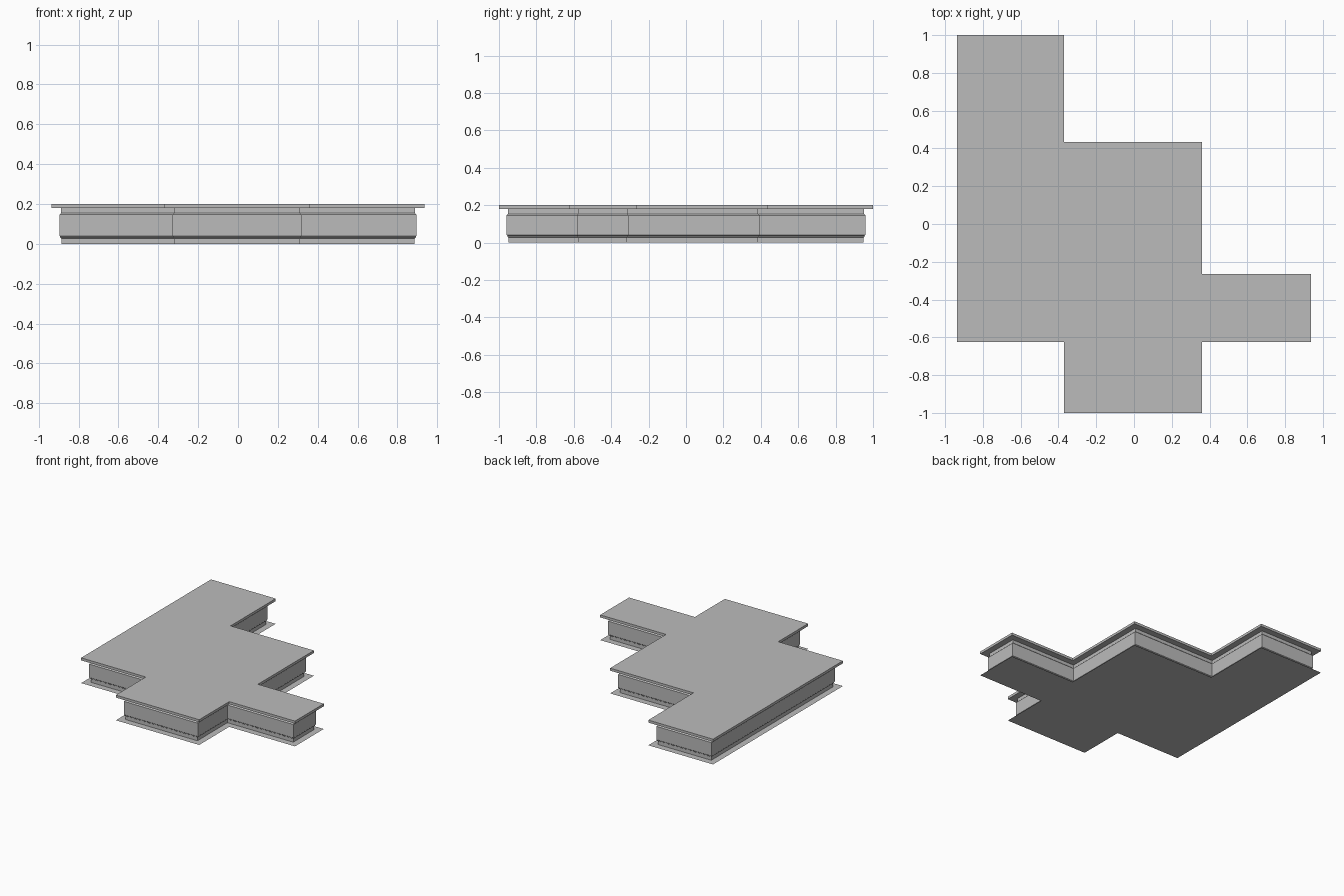
import bpy, bmesh
from mathutils import Vector

if "Cube" in bpy.data.objects:
    bpy.data.objects.remove(bpy.data.objects["Cube"])

# Stepped floor plan, clockwise
PLAN = [Vector(p) for p in (
    (-0.937, 1), (-0.37, 1), (-0.37, 0.435), (0.36, 0.435),
    (0.36, -0.265), (0.937, -0.265), (0.937, -0.625), (0.36, -0.625),
    (0.36, -1), (-0.37, -1), (-0.37, -0.625), (-0.937, -0.625))]

grey = bpy.data.materials.new("plain_grey")
grey.diffuse_color = (0.5, 0.5, 0.5, 1)
grey.use_nodes = True
grey.node_tree.nodes["Principled BSDF"].inputs["Base Color"].default_value = grey.diffuse_color


def inset(d):
    """Plan moved inward by d; every corner is square."""
    pts = []
    for i, p in enumerate(PLAN):
        a = (p - PLAN[i - 1]).normalized()
        b = (PLAN[(i + 1) % len(PLAN)] - p).normalized()
        pts.append(p + d * Vector((a.y + b.y, -a.x - b.x)))
    return pts


def loft(name, profile, cap_bottom=False, cap_top=False):
    """Sweep an (inset, height) profile around the plan."""
    bm = bmesh.new()
    rings = [[bm.verts.new((p.x, p.y, z)) for p in inset(d)] for d, z in profile]
    n = len(PLAN)
    for low, high in zip(rings, rings[1:]):
        for i in range(n):
            j = (i + 1) % n
            bm.faces.new((low[j], low[i], high[i], high[j]))
    if cap_bottom:
        bm.faces.new(rings[0])
    if cap_top:
        bm.faces.new(rings[-1][::-1])
    mesh = bpy.data.meshes.new(name)
    bm.to_mesh(mesh)
    bm.free()
    mesh.materials.append(grey)
    obj = bpy.data.objects.new(name, mesh)
    bpy.context.collection.objects.link(obj)


# Flat sheet under the building
loft("floor_sheet", [(0, 0)], cap_bottom=True)

# Walls: recessed plinth, projecting middle band, recessed frieze
loft("walls", [(0.051, 0), (0.051, 0.027), (0.045, 0.031), (0.045, 0.036),
               (0.041, 0.04), (0.041, 0.146), (0.049, 0.154), (0.049, 0.18)])

# Overhanging roof slab
loft("roof_slab", [(0, 0.18), (0, 0.2)], cap_bottom=True, cap_top=True)
